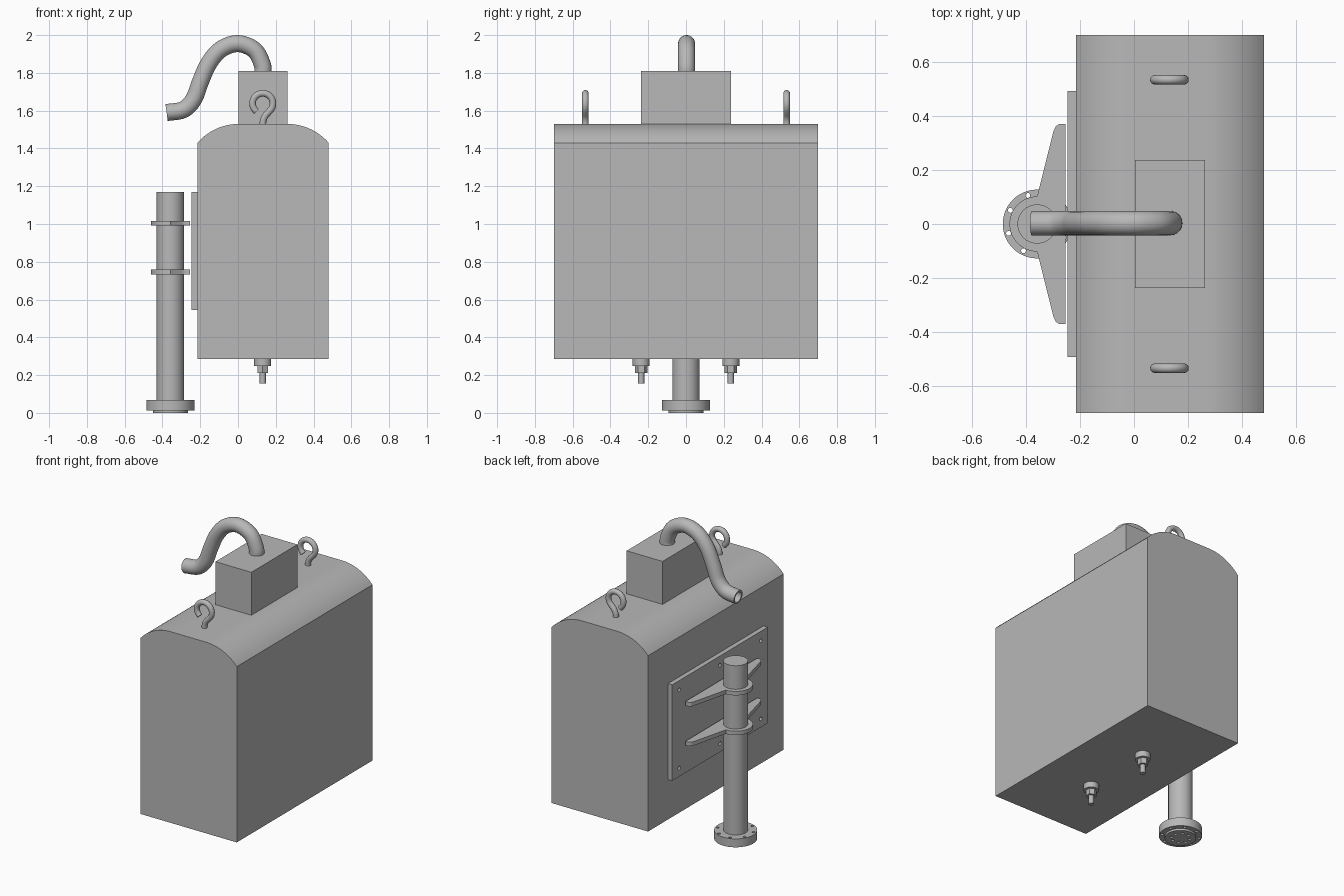
import bpy, bmesh
from math import cos, sin, pi, radians, acos
from mathutils import Vector, Matrix

cube = bpy.data.objects.get("Cube")
if cube:
    bpy.data.objects.remove(cube)

GREY = (0.48, 0.48, 0.48, 1)
grey = bpy.data.materials.new("plain grey")
grey.use_nodes = True
grey.diffuse_color = GREY
grey.node_tree.nodes["Principled BSDF"].inputs["Base Color"].default_value = GREY
parts = []


def finish(name, bm):
    bmesh.ops.recalc_face_normals(bm, faces=bm.faces[:])
    mesh = bpy.data.meshes.new(name)
    bm.to_mesh(mesh)
    bm.free()
    mesh.materials.append(grey)
    ob = bpy.data.objects.new(name, mesh)
    bpy.context.collection.objects.link(ob)
    parts.append(ob)
    return ob


def box(name, x0, x1, y0, y1, z0, z1):
    bm = bmesh.new()
    bmesh.ops.create_cube(bm, size=1)
    for v in bm.verts:
        v.co = ((x0 + x1) / 2 + v.co.x * (x1 - x0),
                (y0 + y1) / 2 + v.co.y * (y1 - y0),
                (z0 + z1) / 2 + v.co.z * (z1 - z0))
    return finish(name, bm)


def add_cylinder(bm, centre, r, depth, sides=48, axis="Z"):
    turn = Matrix.Rotation(pi / 2, 4, "Y") if axis == "X" else Matrix()
    bmesh.ops.create_cone(bm, cap_ends=True, segments=sides, radius1=r, radius2=r,
                          depth=depth, matrix=Matrix.Translation(centre) @ turn)


def cylinder(name, x, y, z0, z1, r, sides=48):
    bm = bmesh.new()
    add_cylinder(bm, (x, y, (z0 + z1) / 2), r, z1 - z0, sides)
    return finish(name, bm)


def prism(name, outline, offset):
    bm = bmesh.new()
    face = bm.faces.new([bm.verts.new(p) for p in outline])
    new = bmesh.ops.extrude_face_region(bm, geom=[face])["geom"]
    bmesh.ops.translate(bm, vec=offset, verts=[g for g in new if isinstance(g, bmesh.types.BMVert)])
    return finish(name, bm)


def drill(ob, centres, r, depth, axis="Z"):
    bm = bmesh.new()
    for c in centres:
        add_cylinder(bm, c, r, depth, 16, axis)
    cutter = finish("hole_cutter", bm)
    parts.remove(cutter)
    cutter.hide_render = True
    mod = ob.modifiers.new("holes", "BOOLEAN")
    mod.object, mod.operation, mod.solver = cutter, "DIFFERENCE", "EXACT"
    bpy.context.view_layer.objects.active = ob
    bpy.ops.object.modifier_apply(modifier=mod.name)
    bpy.data.objects.remove(cutter)


def spline(pts, steps=6):
    # smooth curve through the points
    p = [Vector(q) for q in pts]
    p = [2 * p[0] - p[1]] + p + [2 * p[-1] - p[-2]]
    out = []
    for a, b, c, d in zip(p, p[1:], p[2:], p[3:]):
        for i in range(steps):
            t = i / steps
            out.append((2 * b + (c - a) * t + (2 * a - 5 * b + 4 * c - d) * t * t
                        + (3 * b - a - 3 * c + d) * t ** 3) / 2)
    return out + [p[-2]]


def sweep(name, path, y, r, bore=None, sides=20):
    # round bar or hollow pipe along a path of (x, z) points
    bm = bmesh.new()

    def ring(i, radius):
        t = (path[min(i + 1, len(path) - 1)] - path[max(i - 1, 0)]).normalized()
        n = Vector((-t.y, t.x))
        return [bm.verts.new((path[i].x + n.x * radius * cos(a), y + radius * sin(a),
                              path[i].y + n.y * radius * cos(a)))
                for a in (2 * pi * k / sides for k in range(sides))]
    rings = [ring(i, r) for i in range(len(path))]
    if bore:
        rings += [ring(i, bore) for i in reversed(range(len(path)))]
    pairs = list(zip(rings, rings[1:]))
    if bore:
        pairs.append((rings[-1], rings[0]))
    else:
        bm.faces.new(rings[0])
        bm.faces.new(rings[-1])
    for a, b in pairs:
        for k in range(sides):
            j = (k + 1) % sides
            bm.faces.new((a[k], a[j], b[j], b[k]))
    return finish(name, bm)


# Tank with rounded shoulders
left, right, base, shoulder, top, half = -0.215, 0.48, 0.285, 1.43, 1.53, 0.698
w, h = 0.22, top - shoulder
R = (w * w + h * h) / (2 * h)
span = acos((R - h) / R)
arc = [(R * sin(span * i / 12), top - R + R * cos(span * i / 12)) for i in range(13)]
outline = [(left, base), (right, base)]
outline += [(right - w + x, z) for x, z in reversed(arc)]
outline += [(left + w - x, z) for x, z in arc]
prism("tank", [(x, -half, z) for x, z in outline], (0, 2 * half, 0))

# Top housing and goose-neck vent pipe
box("top_housing", 0.003, 0.262, -0.237, 0.237, top - 0.01, 1.81)
sweep("vent_pipe", spline([(0.132, 1.79), (0.13, 1.84), (0.088, 1.92), (0, 1.955), (-0.09, 1.925),
                           (-0.155, 1.85), (-0.2, 1.75), (-0.235, 1.66), (-0.29, 1.605), (-0.378, 1.59)]),
      0.003, 0.045, 0.034, 28)

# Lifting eyes with open rings
eye = [Vector((0.131 + 0.054 * cos(radians(a)), 1.638 + 0.054 * sin(radians(a))))
       for a in range(232, -50, -12)]
eye += spline([(0.163, 1.593), (0.143, 1.57), (0.133, 1.545), (0.132, 1.515)], 4)
for side, y in (("front", -0.533), ("back", 0.533)):
    sweep("lifting_eye_" + side, eye, y, 0.0175, None, 16)

# Drain fittings underneath
for side, y in (("front", -0.237), ("back", 0.237)):
    cylinder("drain_collar_" + side, 0.131, y, 0.247, base + 0.005, 0.045, 32)
    cylinder("drain_nut_" + side, 0.131, y, 0.21, 0.25, 0.032, 6)
    cylinder("drain_pin_" + side, 0.131, y, 0.155, 0.215, 0.016, 24)

# Mounting plate with screw holes
plate = box("mounting_plate", -0.245, left, -0.492, 0.492, 0.545, 1.17)
drill(plate, [(-0.245, y, z) for y in (-0.42, 0, 0.42) for z in (0.6, 1.11)], 0.012, 0.04, "X")

# Post with drilled foot flange
px = -0.358
cylinder("post", px, 0, 0.05, 1.17, 0.0725)


def bolt_circle(r, z):
    return [(px + r * cos(a), r * sin(a), z) for a in (radians(18 + 45 * k) for k in range(8))]


flange = cylinder("foot_flange", px, 0, 0.013, 0.068, 0.127, 64)
drill(flange, bolt_circle(0.111, 0.04), 0.009, 0.2)
foot = cylinder("foot_disc", px, 0, 0, 0.014, 0.093)
drill(foot, bolt_circle(0.055, 0), 0.009, 0.02)

# Winged clamps around the post
wing = [(-0.297, 0.345), (-0.289, 0.361), (-0.275, 0.37), (-0.254, 0.37)]
clamp = [(px + 0.102 * cos(a), 0.102 * sin(a)) for a in (pi / 2 + pi * i / 24 for i in range(25))]
clamp += [(x, -y) for x, y in wing] + wing[::-1]
for name, z in (("upper_clamp", 0.991), ("lower_clamp", 0.732)):
    prism(name, [(x, y, z) for x, y in clamp], (0, 0, 0.026))

# Smooth round surfaces, keep edges sharp
bpy.ops.object.select_all(action="DESELECT")
for ob in parts:
    ob.select_set(True)
bpy.context.view_layer.objects.active = parts[0]
bpy.ops.object.shade_smooth_by_angle(angle=radians(30))
